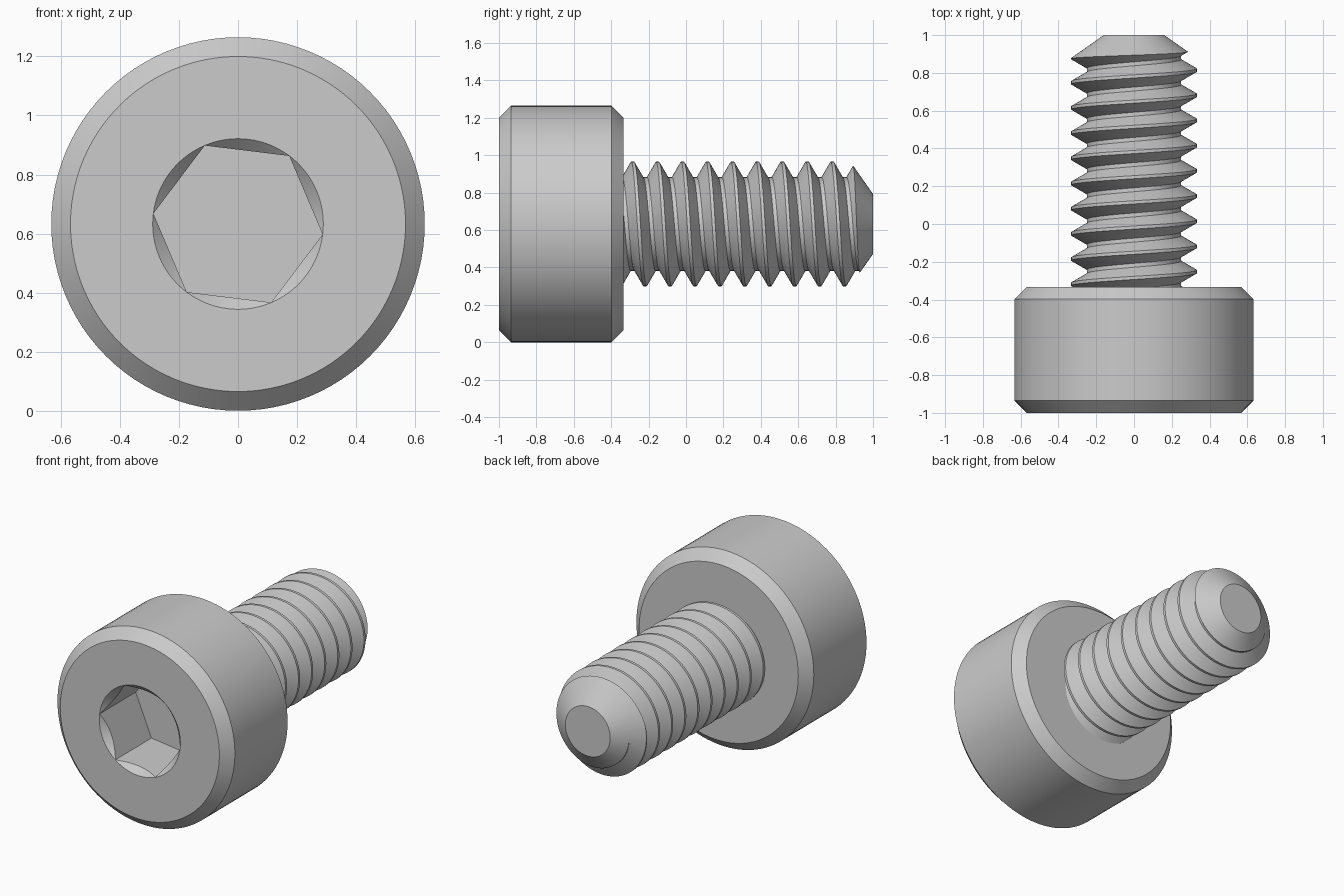
import bpy, bmesh, math

if "Cube" in bpy.data.objects:
    bpy.data.objects.remove(bpy.data.objects["Cube"])

HEAD_R = 0.6325      # head radius, also the height of the screw axis
CREST, ROOT = 0.333, 0.25
PITCH = 2 / 15
SEGS = 96

steel = bpy.data.materials.new("grey steel")
steel.use_nodes = True
steel.diffuse_color = (0.6, 0.6, 0.6, 1)
steel.node_tree.nodes["Principled BSDF"].inputs["Base Color"].default_value = (0.6, 0.6, 0.6, 1)


def polar(r, angle, y):
    return (r * math.cos(angle), y, HEAD_R + r * math.sin(angle))


def finish(name, bm):
    bmesh.ops.recalc_face_normals(bm, faces=bm.faces)
    mesh = bpy.data.meshes.new(name)
    bm.to_mesh(mesh)
    bm.free()
    mesh.materials.append(steel)
    obj = bpy.data.objects.new(name, mesh)
    bpy.context.collection.objects.link(obj)
    return obj


def lathe(name, profile, segs=SEGS, phase=0.0):
    """Revolve (y, radius) points about the screw axis and cap both ends."""
    bm = bmesh.new()
    rings = [[bm.verts.new(polar(r, phase + math.tau * i / segs, y)) for i in range(segs)]
             for y, r in profile]
    for a, b in zip(rings, rings[1:]):
        for i in range(segs):
            j = (i + 1) % segs
            bm.faces.new((a[i], a[j], b[j], b[i]))
    bm.faces.new(rings[0])
    bm.faces.new(rings[-1])
    return finish(name, bm)


def boolean(obj, cutter, operation):
    mod = obj.modifiers.new("cut", 'BOOLEAN')
    mod.object, mod.operation, mod.solver = cutter, operation, 'EXACT'
    bpy.context.view_layer.update()
    graph = bpy.context.evaluated_depsgraph_get()
    mesh = bpy.data.meshes.new_from_object(obj.evaluated_get(graph))
    obj.modifiers.clear()
    obj.data = mesh
    bpy.data.objects.remove(cutter)


def shade(obj):
    bpy.ops.object.select_all(action='DESELECT')
    obj.select_set(True)
    bpy.context.view_layer.objects.active = obj
    bpy.ops.object.shade_smooth_by_angle(angle=math.radians(25))


# Head: chamfered cylinder
C = 0.065
head = lathe("socket_head", [(-1, HEAD_R - C), (-1 + C, HEAD_R),
                             (-0.333 - C, HEAD_R), (-0.333, HEAD_R - C)])

# Hexagonal socket with a conical lead-in
turn = math.radians(-7)
boolean(head, lathe("hex_cutter", [(-1.2, 0.2887), (-0.633, 0.2887)], 6, turn), 'DIFFERENCE')
boolean(head, lathe("lead_in_cutter", [(-1.1, 0.389), (-0.8, 0.089)], SEGS, turn), 'DIFFERENCE')
shade(head)

# Threaded shank: right-handed helical sweep of one thread tooth
half_crest = PITCH / 16
half_base = half_crest + (CREST - ROOT) * math.tan(math.radians(30))
tooth = [(-half_crest, CREST), (half_crest, CREST), (half_base, ROOT), (PITCH - half_base, ROOT)]
rows = [(0.148 + n * PITCH + dy, r) for n in range(-6, 10) for dy, r in tooth]

bm = bmesh.new()
columns = [[bm.verts.new(polar(r, math.tau * j / SEGS, y - PITCH * j / SEGS)) for y, r in rows]
           for j in range(SEGS + 1)]
for a, b in zip(columns, columns[1:]):
    for k in range(len(rows) - 1):
        bm.faces.new((a[k], a[k + 1], b[k + 1], b[k]))
bmesh.ops.remove_doubles(bm, verts=bm.verts, dist=1e-5)

# Close each ragged end with a fan, beyond the trimmed length
rim = [e for e in bm.edges if e.is_boundary]
near, far = bm.verts.new((0, -0.9, HEAD_R)), bm.verts.new((0, 1.6, HEAD_R))
for e in rim:
    a, b = e.verts
    bm.faces.new((a, b, near if a.co.y < 0 else far))
shank = finish("threaded_shank", bm)

# Trim the shank to length with a tapered tip
boolean(shank, lathe("tip_trimmer", [(-0.4, 0.42), (0.818, 0.42), (1, 0.16)]), 'INTERSECT')
shade(shank)
